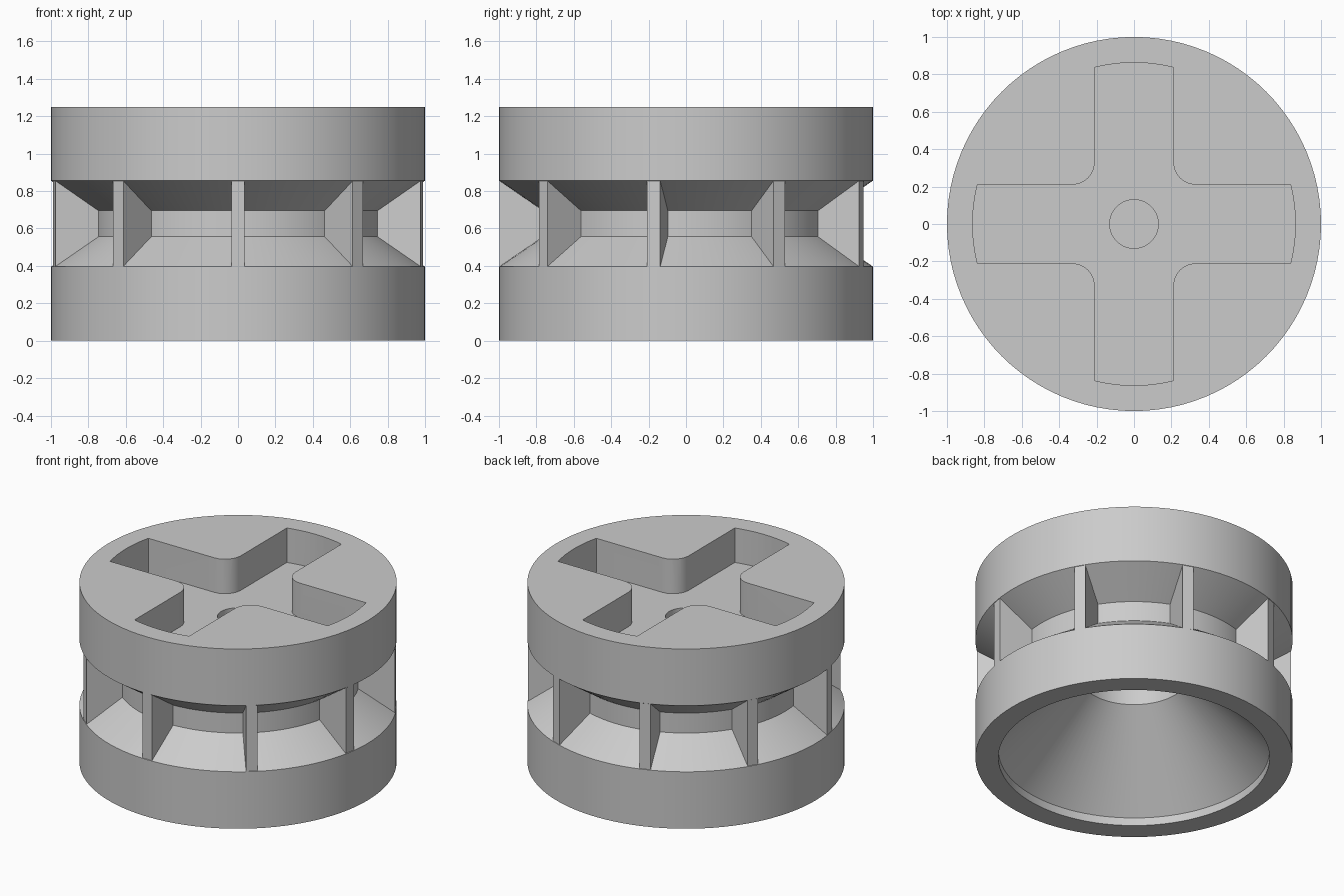
import bpy, bmesh
from math import sin, cos, asin, pi, radians

cube = bpy.data.objects.get("Cube")
if cube:
    bpy.data.objects.remove(cube, do_unlink=True)

grey = bpy.data.materials.new("plain_grey")
grey.use_nodes = True
grey.diffuse_color = (0.6, 0.6, 0.6, 1)
grey.node_tree.nodes["Principled BSDF"].inputs["Base Color"].default_value = grey.diffuse_color


def make_object(name, bm):
    bmesh.ops.recalc_face_normals(bm, faces=bm.faces)
    mesh = bpy.data.meshes.new(name)
    bm.to_mesh(mesh)
    bm.free()
    mesh.materials.append(grey)
    obj = bpy.data.objects.new(name, mesh)
    bpy.context.collection.objects.link(obj)
    return obj


def lathe(name, profile, segments=96):
    """Revolve a (radius, height) profile around z and cap both ends."""
    bm = bmesh.new()
    rings = []
    for i in range(segments):
        a = 2 * pi * i / segments
        rings.append([bm.verts.new((r * cos(a), r * sin(a), z)) for r, z in profile])
    for i in range(segments):
        here, there = rings[i], rings[(i + 1) % segments]
        for j in range(len(profile) - 1):
            bm.faces.new((here[j], there[j], there[j + 1], here[j + 1]))
    for end in (0, -1):
        bm.faces.new([ring[end] for ring in rings])
    return make_object(name, bm)


def prism(name, outline, bottom, top):
    bm = bmesh.new()
    face = bm.faces.new([bm.verts.new((x, y, bottom)) for x, y in outline])
    new = bmesh.ops.extrude_face_region(bm, geom=[face])["geom"]
    verts = [v for v in new if isinstance(v, bmesh.types.BMVert)]
    bmesh.ops.translate(bm, verts=verts, vec=(0, 0, top - bottom))
    return make_object(name, bm)


HEIGHT, GROOVE_LOW, GROOVE_HIGH = 1.25, 0.396, 0.856
FLOOR, HOLE_FLOOR, CEILING = 1.01, 0.9, 0.8

# Wheel body: two drums, a V-sided waist, a 45 degree funnel below and a blind axle hole
body = lathe("wheel_body", [
    (0.13, HOLE_FLOOR), (0.13, HEIGHT), (1, HEIGHT), (1, GROOVE_HIGH),
    (0.765, 0.695), (0.765, 0.556), (1, GROOVE_LOW), (1, 0),
    (0.855, 0), (0.855, 0.055), (0.335, 0.58), (0.335, CEILING)])

# Cross-shaped pocket with arc ends and rounded inner corners
ARM, REACH, FILLET = 0.21, 0.863, 0.12
CORNER = ARM + FILLET
spread = asin(ARM / REACH)
arm = [(REACH * cos(a), REACH * sin(a))
       for a in (spread * (i / 4 - 1) for i in range(9))]
arm += [(CORNER + FILLET * cos(a), CORNER + FILLET * sin(a))
        for a in (radians(270 - 15 * i) for i in range(7))]
outline = []
for quarter in range(4):
    outline += arm
    arm = [(-y, x) for x, y in arm]
cutter = prism("pocket_cutter", outline, FLOOR, HEIGHT + 0.2)
cutter.hide_render = True

cut = body.modifiers.new("pocket", "BOOLEAN")
cut.operation = "DIFFERENCE"
cut.solver = "EXACT"
cut.object = cutter
bpy.ops.object.select_all(action="DESELECT")
body.select_set(True)
bpy.context.view_layer.objects.active = body
bpy.ops.object.modifier_apply(modifier=cut.name)
bpy.data.objects.remove(cutter, do_unlink=True)
bpy.ops.object.shade_smooth_by_angle(angle=radians(20))

# Nine ribs bridging the groove, the first at the front
RIBS, INNER, OUTER, HALF = 9, 0.72, 0.997, 0.036
for i in range(RIBS):
    rib = prism(f"rib_{i + 1}",
                [(INNER, -HALF), (OUTER, -HALF), (OUTER, HALF), (INNER, HALF)],
                GROOVE_LOW, GROOVE_HIGH)
    rib.rotation_euler.z = 2 * pi * i / RIBS - pi / 2
